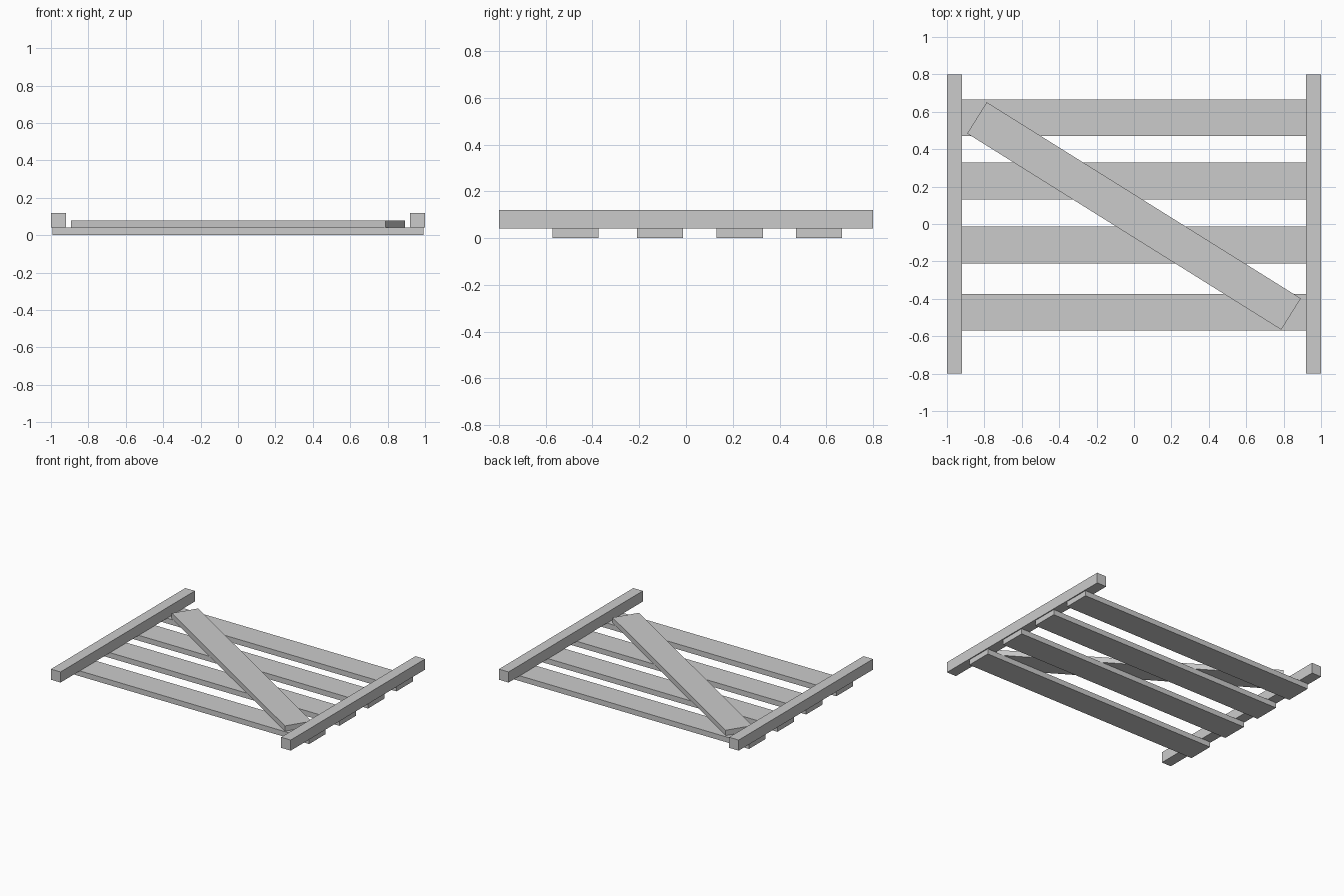
import bpy
import math

cube = bpy.data.objects.get("Cube")
if cube:
    bpy.data.objects.remove(cube, do_unlink=True)

GREY = (0.6, 0.6, 0.6, 1.0)
wood = bpy.data.materials.new("grey_wood")
wood.use_nodes = True
wood.diffuse_color = GREY
for node in wood.node_tree.nodes:
    if node.type == 'BSDF_PRINCIPLED':
        node.inputs["Base Color"].default_value = GREY


def plank(name, centre, size, angle=0.0):
    """Add a sharp-edged board, turned about the vertical axis."""
    bpy.ops.mesh.primitive_cube_add(size=1, location=centre, rotation=(0, 0, angle))
    board = bpy.context.object
    board.name = name
    board.scale = size
    bpy.ops.object.transform_apply(location=False, rotation=False, scale=True)
    board.data.materials.append(wood)
    return board


# Side posts resting on the slats
for name, side in (("left_post", 1), ("right_post", -1)):
    plank(name, (side * 0.96, 0, 0.08), (0.08, 1.6, 0.08))

# Four cross slats
for i, y in enumerate((-0.472, -0.112, 0.23, 0.568)):
    plank(f"slat_{i + 1}", (0, y, 0.02), (1.985, 0.197, 0.04))

# Diagonal brace lying on the slats
plank("diagonal_brace", (0, 0.043, 0.06), (1.98, 0.197, 0.04), math.radians(-32))
